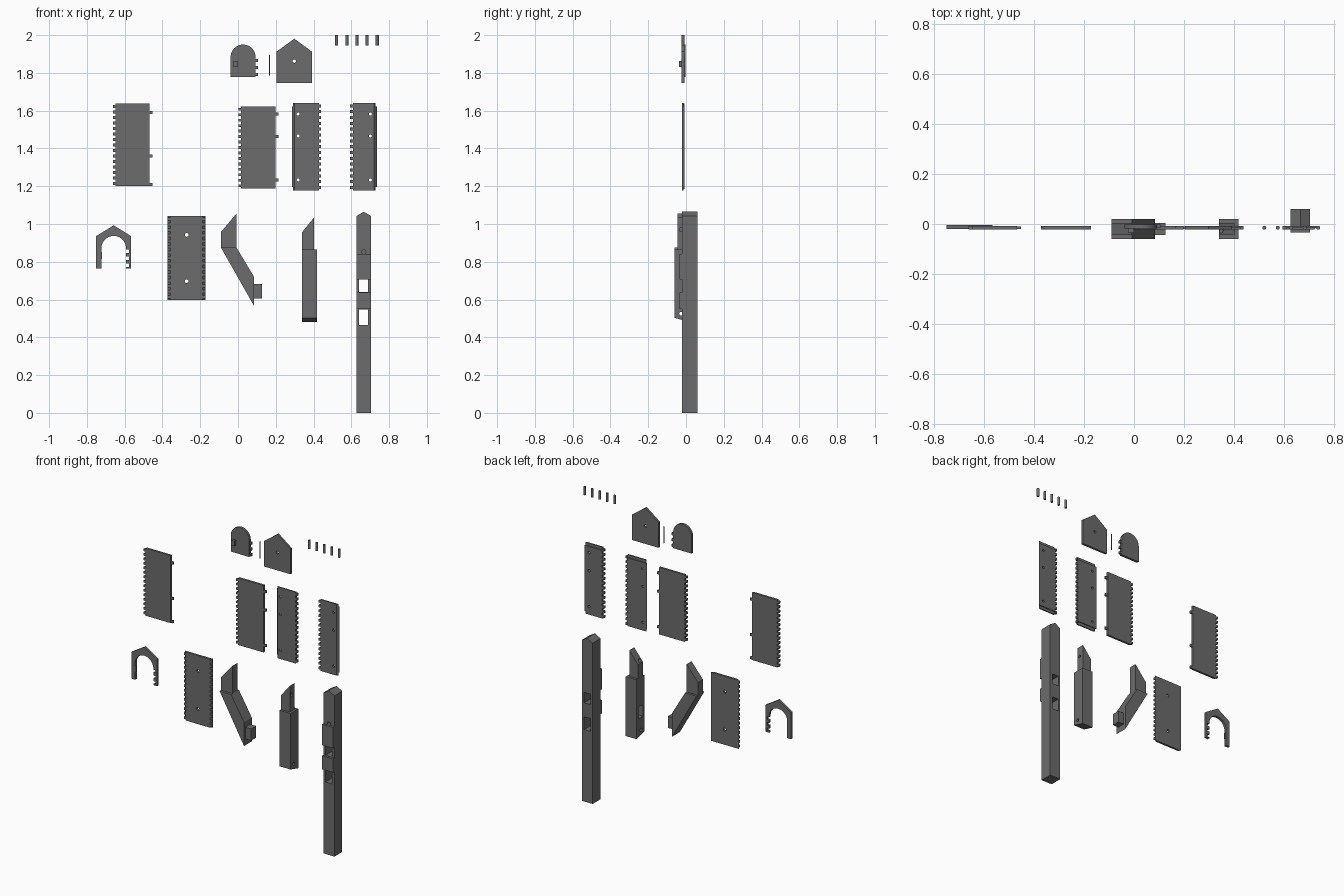
import bpy, bmesh, math

if "Cube" in bpy.data.objects:
    bpy.data.objects.remove(bpy.data.objects["Cube"], do_unlink=True)

GREY = (0.15, 0.15, 0.15, 1)
mat = bpy.data.materials.new("plain grey")
mat.use_nodes = True
mat.diffuse_color = GREY
mat.node_tree.nodes["Principled BSDF"].inputs["Base Color"].default_value = GREY

BACK, FRONT = -0.008, -0.022      # faces of the thin boards
PLACE = {"x": lambda a, b, t: (t, a, b),
         "y": lambda a, b, t: (a, t, b),
         "z": lambda a, b, t: (a, b, t)}


def prism(name, pts, axis, lo, hi):
    """Extrude a closed outline along one axis."""
    bm = bmesh.new()
    put = PLACE[axis]
    ends = [[bm.verts.new(put(a, b, t)) for a, b in pts] for t in (lo, hi)]
    bm.faces.new(ends[0])
    bm.faces.new(ends[1])
    for i in range(len(pts)):
        j = (i + 1) % len(pts)
        bm.faces.new((ends[0][i], ends[0][j], ends[1][j], ends[1][i]))
    bmesh.ops.recalc_face_normals(bm, faces=bm.faces)
    mesh = bpy.data.meshes.new(name)
    bm.to_mesh(mesh)
    bm.free()
    mesh.materials.append(mat)
    obj = bpy.data.objects.new(name, mesh)
    bpy.context.collection.objects.link(obj)
    return obj


def box(name, x0, x1, y0, y1, z0, z1):
    return prism(name, [(x0, y0), (x1, y0), (x1, y1), (x0, y1)], "z", z0, z1)


def arc(cx, cz, r, a0, a1, n):
    return [(cx + r * math.cos(math.radians(a0 + (a1 - a0) * i / n)),
             cz + r * math.sin(math.radians(a0 + (a1 - a0) * i / n)))
            for i in range(n + 1)]


def rod(name, a, b, r, axis, lo, hi):
    return prism(name, arc(a, b, r, 0, 330, 11), axis, lo, hi)


def combine(obj, others, operation):
    """Apply a boolean with each helper, then drop the helper."""
    for other in others:
        mod = obj.modifiers.new("join", "BOOLEAN")
        mod.operation, mod.solver, mod.object = operation, "EXACT", other
        bpy.context.view_layer.objects.active = obj
        bpy.ops.object.modifier_apply(modifier=mod.name)
        bpy.data.objects.remove(other, do_unlink=True)
    return obj


def attach(obj, others):
    """Merge simple touching pieces into one mesh."""
    bm = bmesh.new()
    bm.from_mesh(obj.data)
    for other in others:
        bm.from_mesh(other.data)
        bpy.data.objects.remove(other, do_unlink=True)
    bm.to_mesh(obj.data)
    bm.free()


def teeth(x0, x1, z0, z1, start, count=15):
    """Row of finger-joint teeth along a board edge."""
    pitch = (z1 - z0) / count
    return [box("tooth", x0, x1, FRONT, BACK, z0 + (i + start) * pitch,
                z0 + (i + start + 0.5) * pitch) for i in range(count)]


def holes(x, heights, r=0.008):
    return [rod("hole", x, z, r, "y", -0.1, 0.1) for z in heights]


# Roof boards: teeth on the left, pegs on the right
for name, x0, x1, z0, z1, pegs in (
        ("left_wall_board", -0.648, -0.468, 1.20, 1.637, (1.59, 1.36, 1.21)),
        ("right_wall_board", 0.016, 0.198, 1.188, 1.622, (1.582, 1.463, 1.233))):
    board = box(name, x0, x1, FRONT, BACK, z0, z1)
    attach(board, teeth(x0 - 0.014, x0, z0, z1, 0.25)
           + [box("peg", x1, x1 + 0.016, FRONT + 0.002, BACK - 0.002, z - 0.008, z + 0.008)
              for z in pegs])

# Roof boards: one mitred edge, one toothed edge, rebated ends
for name, inner, outer, tip, hole_x in (
        ("left_roof_board", 0.429, 0.286, 0.439, 0.318),
        ("right_roof_board", 0.608, 0.735, 0.594, 0.701)):
    z0, z1 = 1.178, 1.641
    mitre = 0.014 if inner > outer else -0.014
    board = prism(name, [(inner, FRONT), (outer + mitre, FRONT), (outer, BACK), (inner, BACK)],
                  "z", z0, z1)
    lo, hi = min(inner, outer) - 0.1, max(inner, outer) + 0.1
    cuts = [box("rebate", lo, hi, BACK - 0.006, 0.1, a, b)
            for a, b in ((z0 - 0.1, z0 + 0.018), (z1 - 0.018, z1 + 0.1))]
    combine(board, cuts + holes(hole_x, (1.582, 1.466, 1.233)), "DIFFERENCE")
    attach(board, teeth(min(inner, tip), max(inner, tip), z0, z1, 0.25))

# Base board: sloped edges filled with teeth
x0, x1, z0, z1 = -0.373, -0.172, 0.598, 1.042
base = prism("base_board", [(x0 + 0.015, FRONT), (x1 - 0.015, FRONT), (x1, BACK), (x0, BACK)],
             "z", z0, z1)
combine(base, holes(-0.272, (0.942, 0.697), 0.01), "DIFFERENCE")
attach(base, teeth(x0, x0 + 0.015, z0, z1, 0.25) + teeth(x1 - 0.015, x1, z0, z1, 0.25))

# Gable plate with a hole
gable = prism("rear_gable", [(0.204, 1.747), (0.392, 1.747), (0.392, 1.912),
                             (0.298, 1.981), (0.204, 1.912)], "y", -0.023, -0.009)
combine(gable, holes(0.298, (1.862,), 0.009), "DIFFERENCE")

# Arched door with knob and hinge knuckles
cx, r, zb = 0.027, 0.066, 1.777
door = prism("door", [(cx - r, zb), (cx + r, zb)] + arc(cx, 1.884, r, 0, 180, 20),
             "y", -0.018, -0.002)
attach(door, [box("knob", -0.025, 0.0, -0.037, -0.018, 1.83, 1.862)]
       + [box("knuckle", cx + r, cx + r + 0.013, -0.017, -0.003, z - 0.008, z + 0.008)
          for z in (1.866, 1.828, 1.791)])

# Front gable with an arched opening, hinge notches and a catch
cx, r, zb = -0.658, 0.065, 0.764
front = prism("front_gable",
              [(cx - r, zb), (-0.751, zb), (-0.751, 0.936), (cx, 0.993), (-0.566, 0.936),
               (-0.566, zb), (cx + r, zb)] + arc(cx, 0.872, r, 0, 180, 20),
              "y", -0.02, -0.004)
combine(front, [box("notch", cx + r - 0.02, cx + r + 0.015, -0.1, 0.1, z - 0.009, z + 0.009)
                for z in (0.855, 0.818, 0.781)], "DIFFERENCE")
attach(front, [box("catch", cx - r - 0.003, cx - r + 0.004, -0.02, -0.008, 0.815, 0.852)])

# Hinge wire and loose dowels
rod("hinge_wire", 0.167, -0.011, 0.003, "z", 1.786, 1.895)
for i in range(5):
    rod("dowel_%d" % (i + 1), 0.522 + 0.0538 * i, -0.015, 0.008, "z", 1.946, 2.0)

# Slanted brace: tongue above, tenon at the foot
brace = prism("slanted_brace", [(-0.09, 0.875), (-0.008, 0.875), (0.085, 0.72), (0.085, 0.566)],
              "y", -0.06, 0.02)
tongue = prism("tongue", [(-0.09, 0.874), (-0.09, 0.958), (-0.008, 1.055), (-0.008, 0.874)],
               "y", -0.045, 0.005)
tenon = box("tenon", 0.08, 0.126, -0.045, 0.005, 0.606, 0.682)
combine(brace, [tongue, tenon], "UNION")

# Upright brace: sloped foot, tongue, side mortise and peg holes
upright = prism("upright_brace", [(-0.06, 0.503), (0.02, 0.481), (0.02, 0.866), (-0.06, 0.866)],
                "x", 0.34, 0.418)
tongue = prism("tongue", [(0.34, 0.86), (0.34, 0.958), (0.403, 1.035), (0.403, 0.86)],
               "y", -0.045, 0.005)
combine(upright, [tongue], "UNION")
combine(upright, [box("mortise", 0.3, 0.38, -0.043, 0.003, 0.606, 0.682)]
        + [rod("peg_hole", -0.026, z, 0.01, "x", 0.2, 0.6) for z in (0.97, 0.525)], "DIFFERENCE")

# Post: ridged top, two front pads, through mortises and a peg hole
post = prism("post", [(0.627, 0), (0.705, 0), (0.705, 1.042), (0.666, 1.065), (0.627, 1.042)],
             "y", -0.02, 0.06)
pads = [box("pad", 0.627, 0.705, -0.034, 0.0, a, b) for a, b in ((0.707, 0.842), (0.55, 0.638))]
combine(post, pads, "UNION")
combine(post, [box("mortise", 0.641, 0.688, -0.2, 0.2, a, b)
               for a, b in ((0.64, 0.707), (0.466, 0.548))]
        + [rod("peg_hole", 0.666, 0.852, 0.011, "y", -0.1, 0.0)], "DIFFERENCE")
